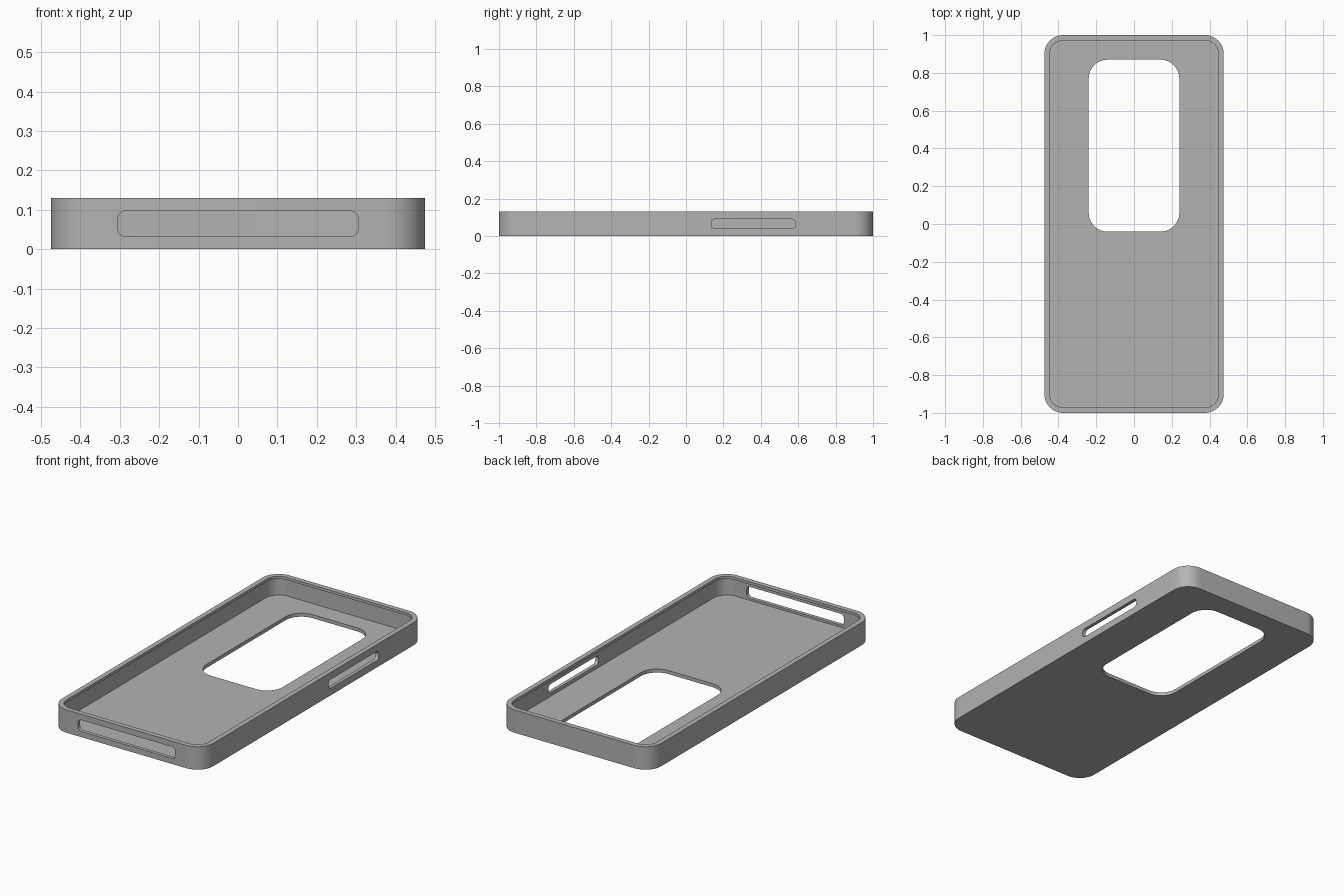
import bpy, bmesh, math
from mathutils import Matrix, Vector

cube = bpy.data.objects.get("Cube")
if cube:
    bpy.data.objects.remove(cube, do_unlink=True)

grey = bpy.data.materials.new("soft grey")
grey.use_nodes = True
COLOUR = (0.45, 0.45, 0.45, 1)
grey.diffuse_color = COLOUR
grey.node_tree.nodes["Principled BSDF"].inputs["Base Color"].default_value = COLOUR


def rounded_slab(name, size, radius, depth, matrix, steps=12):
    """Rounded rectangle extruded along its local z, then placed."""
    bm = bmesh.new()
    verts = []
    for quarter, (sx, sy) in enumerate([(1, 1), (-1, 1), (-1, -1), (1, -1)]):
        for i in range(steps + 1):
            a = math.pi / 2 * (quarter + i / steps)
            verts.append(bm.verts.new((sx * (size[0] / 2 - radius) + radius * math.cos(a),
                                       sy * (size[1] / 2 - radius) + radius * math.sin(a), 0)))
    face = bm.faces.new(verts)
    top = bmesh.ops.extrude_face_region(bm, geom=[face])["geom"]
    bmesh.ops.translate(bm, vec=(0, 0, depth),
                        verts=[v for v in top if isinstance(v, bmesh.types.BMVert)])
    bmesh.ops.recalc_face_normals(bm, faces=bm.faces)
    bm.transform(matrix)
    mesh = bpy.data.meshes.new(name)
    bm.to_mesh(mesh)
    bm.free()
    mesh.materials.append(grey)
    obj = bpy.data.objects.new(name, mesh)
    bpy.context.collection.objects.link(obj)
    return obj


def at(x, y, z):
    return Matrix.Translation((x, y, z))


# Outer shell
case = rounded_slab("phone_case", (0.95, 2), 0.1, 0.13, at(0, 0, 0))

# Slots are drawn flat, then stood up to face along y or x
stand_y = Matrix.Rotation(math.pi / 2, 4, "X")
stand_x = Matrix.Rotation(math.pi / 2, 4, "Z") @ stand_y

cutters = [
    # Lip opening, and the slightly wider pocket under it
    rounded_slab("lip_cutter", (0.894, 1.944), 0.072, 0.1, at(0, 0, 0.06)),
    rounded_slab("pocket_cutter", (0.91, 1.96), 0.08, 0.095, at(0, 0, 0.02)),
    # Camera window through the back
    rounded_slab("window_cutter", (0.48, 0.91), 0.1, 0.1, at(0, 0.415, -0.05)),
    # Port slot in the front wall and button slot in the side wall
    rounded_slab("port_cutter", (0.61, 0.065), 0.02, 0.2, at(0, -0.9, 0.0645) @ stand_y, 6),
    rounded_slab("button_cutter", (0.45, 0.05), 0.02, 0.2, at(0.4, 0.36, 0.065) @ stand_x, 6),
]
for cutter in cutters:
    mod = case.modifiers.new(cutter.name, "BOOLEAN")
    mod.operation = "DIFFERENCE"
    mod.solver = "EXACT"
    mod.object = cutter
    cutter.hide_render = True
    cutter.hide_viewport = True

# Bake the cuts, drop the cutters and smooth the rounded corners
bpy.context.view_layer.update()
graph = bpy.context.evaluated_depsgraph_get()
baked = bpy.data.meshes.new_from_object(case.evaluated_get(graph))
case.modifiers.clear()
case.data = baked
for cutter in cutters:
    bpy.data.objects.remove(cutter, do_unlink=True)
bpy.ops.object.select_all(action="DESELECT")
case.select_set(True)
bpy.context.view_layer.objects.active = case
bpy.ops.object.shade_smooth_by_angle(angle=math.radians(30))
